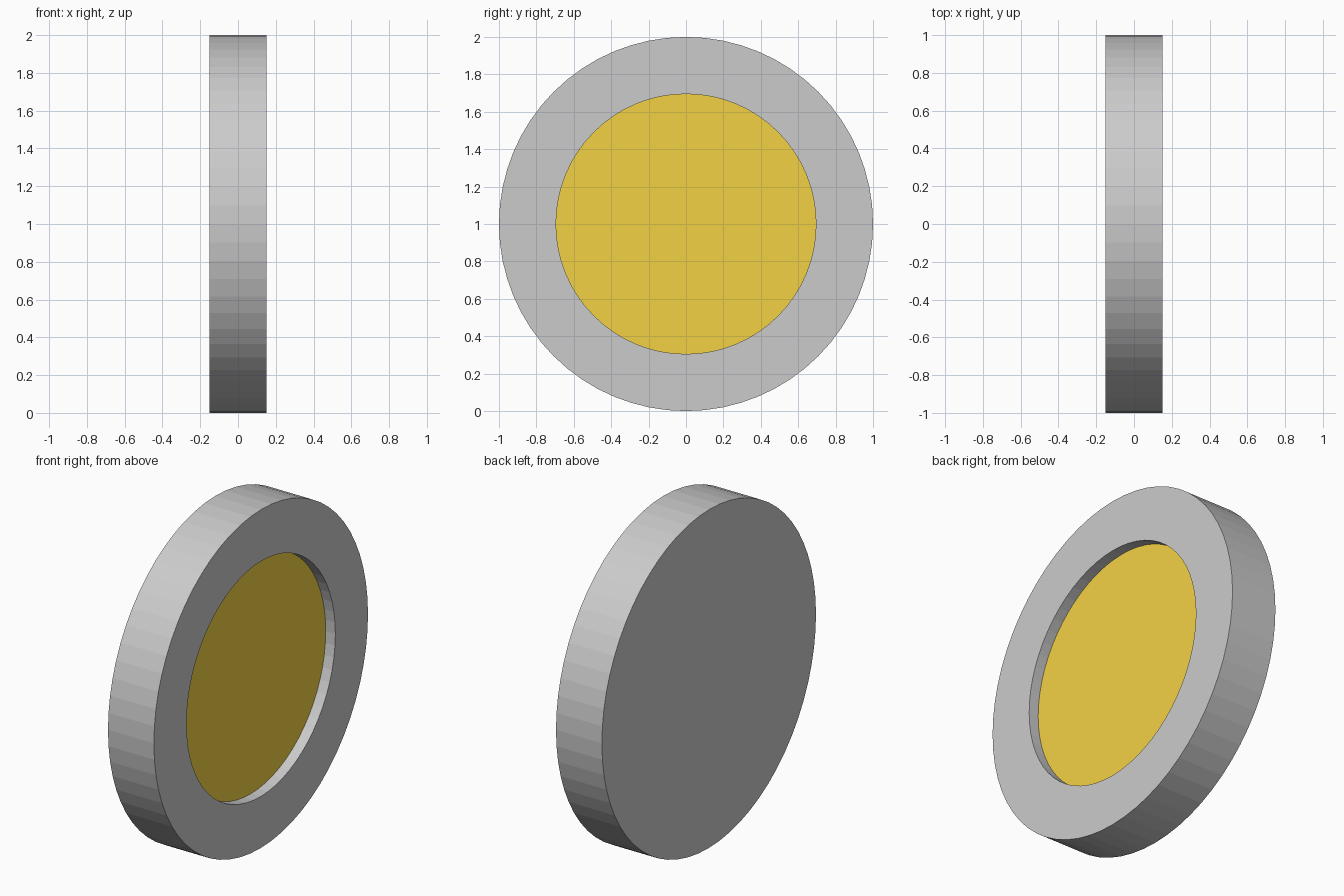
import bpy, bmesh
from math import sin, cos, tau

if "Cube" in bpy.data.objects:
    bpy.data.objects.remove(bpy.data.objects["Cube"])

SIDES = 64
HALF = 0.15            # half thickness along x
R_OUT, R_IN = 1.0, 0.695
FLOOR_X = HALF - 0.063  # visible face of the coloured inset
POCKET_X = FLOOR_X - 0.02


def turned(name, profile):
    """Turn an (x, radius) profile about the x axis at z = 1, capping both ends."""
    bm = bmesh.new()
    rings = [[bm.verts.new((x, r * cos(tau * i / SIDES), 1 + r * sin(tau * i / SIDES)))
              for i in range(SIDES)] for x, r in profile]
    for a, b in zip(rings, rings[1:]):
        for i in range(SIDES):
            j = (i + 1) % SIDES
            bm.faces.new((a[i], a[j], b[j], b[i]))
    bm.faces.new(rings[0])
    bm.faces.new(rings[-1])
    bmesh.ops.recalc_face_normals(bm, faces=bm.faces)
    mesh = bpy.data.meshes.new(name)
    bm.to_mesh(mesh)
    bm.free()
    obj = bpy.data.objects.new(name, mesh)
    bpy.context.collection.objects.link(obj)
    return obj


# Grey disc with a shallow round pocket on the +x side
turned("disc_body", [(-HALF, R_OUT), (HALF, R_OUT), (HALF, R_IN), (POCKET_X, R_IN)])

# Coloured plate seated in the pocket
plate = turned("inset_plate", [(POCKET_X, R_IN), (FLOOR_X, R_IN)])
amber = bpy.data.materials.new("amber")
amber.diffuse_color = (0.9, 0.64, 0.06, 1)
amber.use_nodes = True
amber.node_tree.nodes["Principled BSDF"].inputs["Base Color"].default_value = amber.diffuse_color
plate.data.materials.append(amber)
